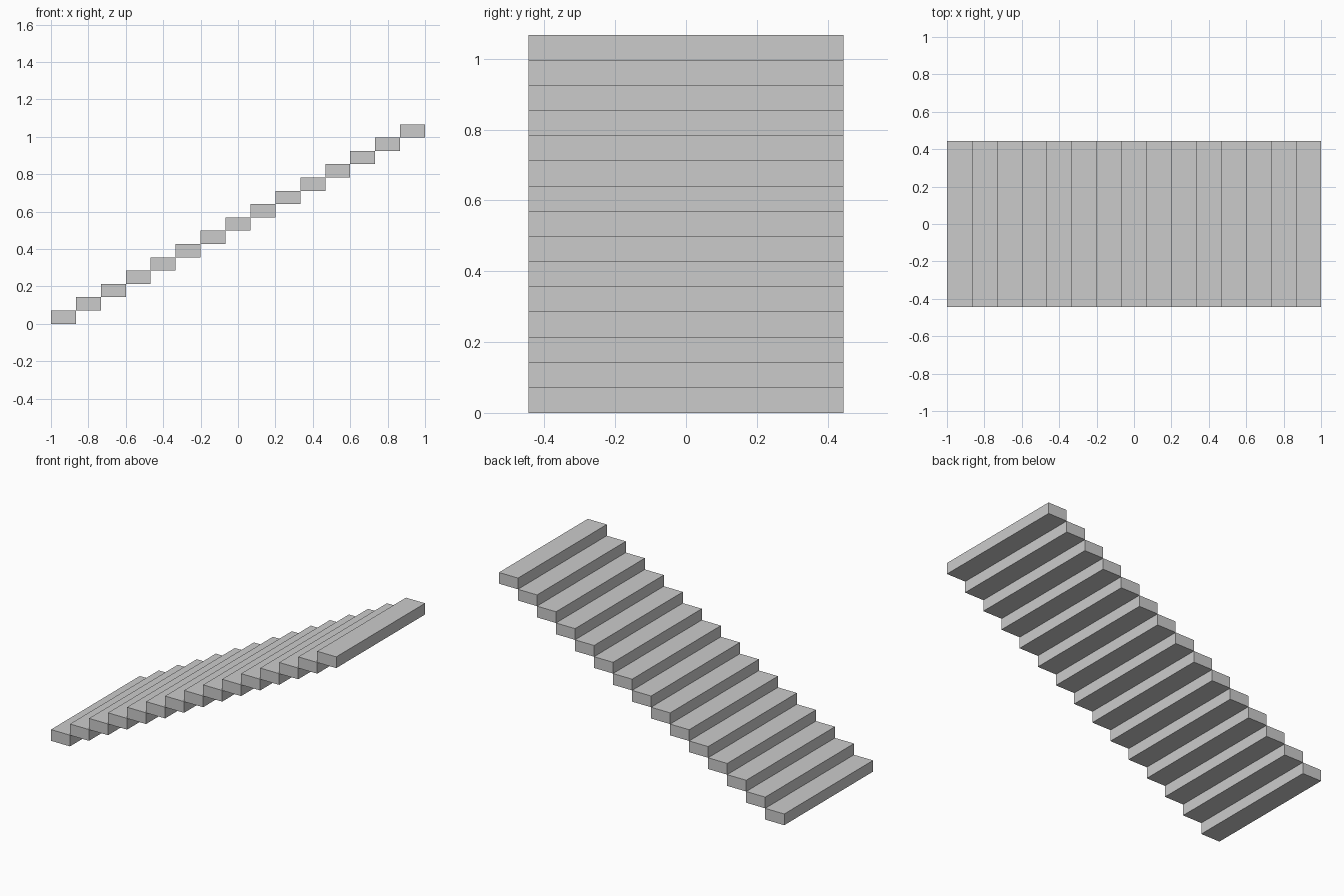
import bpy
import bmesh
from mathutils import Matrix, Vector

if "Cube" in bpy.data.objects:
    bpy.data.objects.remove(bpy.data.objects["Cube"])

STEPS = 15
RUN = 2.0 / STEPS        # tread depth along x
RISE = 0.16 / 2.25       # height of each step
WIDTH = 2.0 / 2.25       # stair width along y


def add_box(name, centre, size):
    mesh = bpy.data.meshes.new(name)
    bm = bmesh.new()
    bmesh.ops.create_cube(bm, size=1.0, matrix=Matrix.Diagonal((*size, 1.0)))
    bm.to_mesh(mesh)
    bm.free()
    obj = bpy.data.objects.new(name, mesh)
    obj.location = Vector(centre)
    bpy.context.collection.objects.link(obj)
    return obj


# Solid block steps climbing towards +x, each meeting the next along an edge
for i in range(STEPS):
    add_box(f"step_{i + 1:02d}",
            (-1.0 + RUN * (i + 0.5), 0.0, RISE * (i + 0.5)),
            (RUN, WIDTH, RISE))
